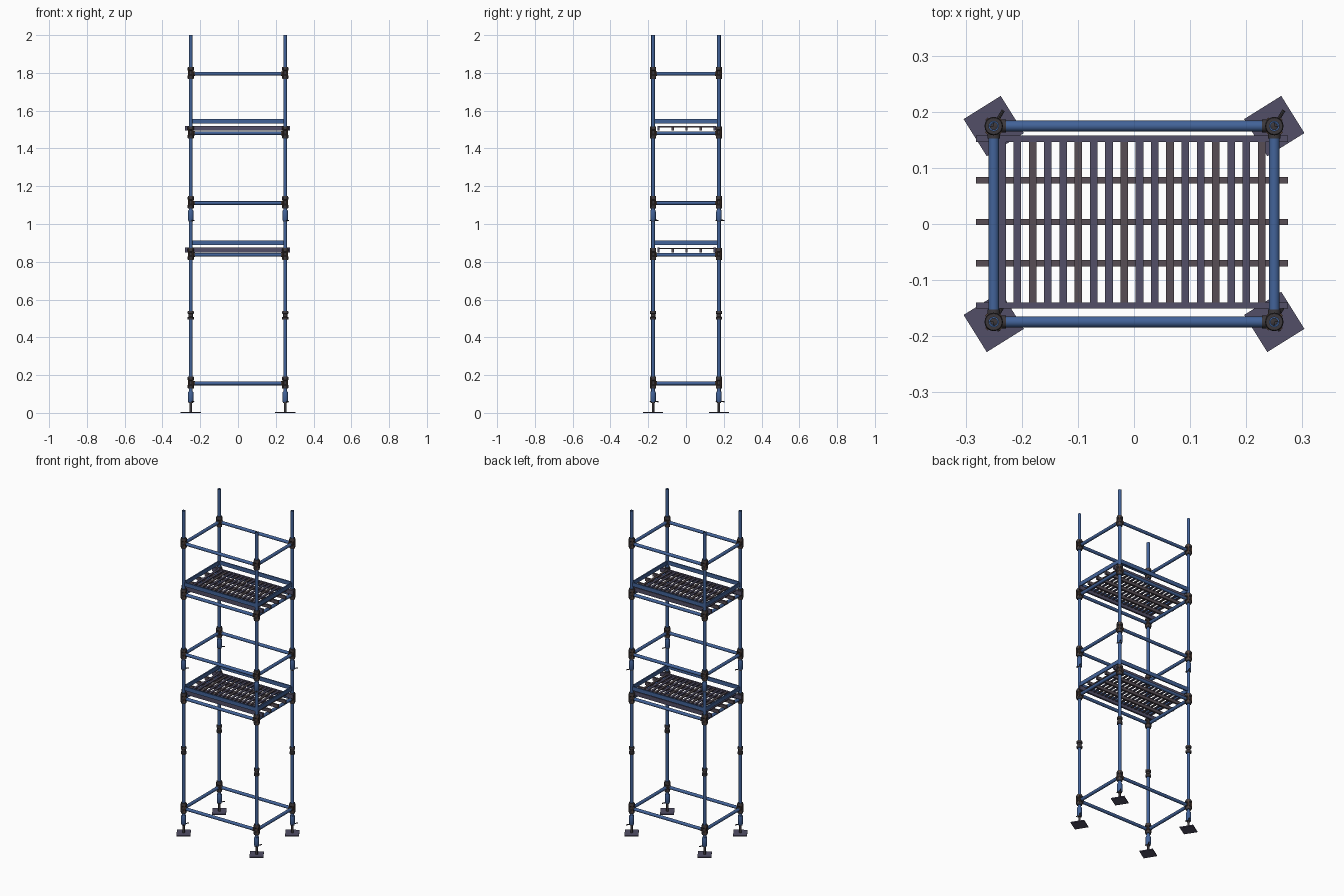
import bpy, bmesh, math
from mathutils import Vector, Matrix

if "Cube" in bpy.data.objects:
    bpy.data.objects.remove(bpy.data.objects["Cube"])

PX, PY = 0.25, 0.1745                      # post positions
LEDGERS = [0.156, 0.837, 1.111, 1.481, 1.796]
DECKS = [0.837, 1.481]                     # ledgers that carry a deck


def material(name, rgb):
    m = bpy.data.materials.new(name)
    m.diffuse_color = (*rgb, 1)
    m.use_nodes = True
    m.node_tree.nodes["Principled BSDF"].inputs["Base Color"].default_value = m.diffuse_color
    return m


BLUE = material("blue paint", (0.055, 0.125, 0.32))
STEEL = material("grey purple steel", (0.085, 0.078, 0.135))
BROWN = material("brown grey steel", (0.095, 0.075, 0.09))
DARK = material("dark iron", (0.045, 0.04, 0.045))
RUST = material("rusty iron", (0.10, 0.06, 0.045))


def finish(name, bm, mat, smooth=False):
    bmesh.ops.recalc_face_normals(bm, faces=bm.faces[:])
    me = bpy.data.meshes.new(name)
    bm.to_mesh(me)
    bm.free()
    me.materials.append(mat)
    ob = bpy.data.objects.new(name, me)
    bpy.context.collection.objects.link(ob)
    if smooth:
        bpy.ops.object.select_all(action='DESELECT')
        ob.select_set(True)
        bpy.context.view_layer.objects.active = ob
        bpy.ops.object.shade_smooth_by_angle(angle=math.radians(40))
    return ob


def box(bm, centre, size, turn=0.0):
    m = (Matrix.Translation(centre) @ Matrix.Rotation(turn, 4, 'Z')
         @ Matrix.Diagonal((*size, 1)))
    bmesh.ops.create_cube(bm, size=1, matrix=m)


def rod(bm, a, b, r, sides=16):
    a, b = Vector(a), Vector(b)
    d = b - a
    m = Matrix.Translation((a + b) / 2) @ d.to_track_quat('Z', 'Y').to_matrix().to_4x4()
    bmesh.ops.create_cone(bm, cap_ends=True, segments=sides, radius1=r, radius2=r,
                          depth=d.length, matrix=m)


def lathe(bm, x, y, z, profile, sides=16):
    """Spin a closed (radius, height) profile about a vertical axis."""
    rings = []
    for i in range(sides):
        a = math.tau * i / sides
        rings.append([bm.verts.new((x + r * math.cos(a), y + r * math.sin(a), z + h))
                      for r, h in profile])
    n = len(profile)
    for i in range(sides):
        p, q = rings[i], rings[(i + 1) % sides]
        for j in range(n):
            k = (j + 1) % n
            bm.faces.new((p[j], q[j], q[k], p[k]))


COLLAR = [(0.008, -0.032), (0.015, -0.032), (0.0165, -0.028), (0.0165, -0.014),
          (0.012, -0.009), (0.012, 0.009), (0.0165, 0.014), (0.0165, 0.028),
          (0.015, 0.032), (0.008, 0.032)]
SLEEVE = [(0.005, -0.028), (0.0125, -0.028), (0.0145, -0.024), (0.0145, 0.022),
          (0.0125, 0.028), (0.005, 0.028)]
SHORT = [(r, h * 0.7) for r, h in COLLAR]

for sx, sy, tag in [(-1, -1, "front_left"), (1, -1, "front_right"),
                    (-1, 1, "back_left"), (1, 1, "back_right")]:
    x, y = sx * PX, sy * PY
    # hollow upright tube
    bm = bmesh.new()
    lathe(bm, x, y, 0, [(0.0065, 0.06), (0.0095, 0.06), (0.0095, 2.0), (0.0065, 2.0)])
    finish(tag + "_post", bm, BLUE, True)
    # turned base plate and threaded spindle
    bm = bmesh.new()
    box(bm, (x, y, 0.003), (0.078, 0.078, 0.006), math.radians(32))
    finish(tag + "_base_plate", bm, STEEL)
    bm = bmesh.new()
    rod(bm, (x, y, 0.004), (x, y, 0.08), 0.0065, 12)
    finish(tag + "_spindle", bm, DARK, True)
    # jack sleeves with bar handles
    bm = bmesh.new()
    hb = bmesh.new()
    for z in (0.085, 1.045):
        lathe(bm, x, y, z, SLEEVE)
        rod(hb, (x, y, z - 0.024), (x + 0.017, y + 0.028, z - 0.026), 0.003, 8)
        rod(hb, (x, y, z - 0.024), (x + 0.010, y - 0.016, z - 0.026), 0.003, 8)
        rod(hb, (x, y, z - 0.032), (x, y, z - 0.02), 0.0115, 12)
    finish(tag + "_jack_sleeves", bm, BLUE, True)
    finish(tag + "_jack_handles", hb, DARK, True)
    # couplers at each ledger and at the post joint
    bm = bmesh.new()
    wb = bmesh.new()
    for z in LEDGERS:
        lathe(bm, x, y, z + 0.004, COLLAR)
        for i in range(4):                 # wedge lugs
            a = math.tau * (i + 0.5) / 4
            box(wb, (x + 0.0155 * math.cos(a), y + 0.0155 * math.sin(a), z + 0.004),
                (0.006, 0.006, 0.05), a)
        rod(bm, (x, y, z), (x - sx * 0.022, y, z), 0.0115, 12)   # ledger ends
        rod(bm, (x, y, z), (x, y - sy * 0.022, z), 0.0115, 12)
    lathe(bm, x, y, 0.516, SHORT)
    finish(tag + "_couplers", bm, DARK, True)
    finish(tag + "_wedges", wb, RUST)

# horizontal ledgers, four per level
for n, z in enumerate(LEDGERS):
    bm = bmesh.new()
    for s in (-1, 1):
        rod(bm, (-PX, s * PY, z), (PX, s * PY, z), 0.0097)
        rod(bm, (s * PX, -PY, z), (s * PX, PY, z), 0.0097)
    finish(f"ledgers_{n + 1}", bm, BLUE, True)

for n, z in enumerate(DECKS):
    # toe boards around the deck
    bm = bmesh.new()
    for s in (-1, 1):
        box(bm, (0, s * PY, z + 0.064), (2 * PX, 0.008, 0.024))
        box(bm, (s * PX, 0, z + 0.064), (0.008, 2 * PY, 0.024))
    finish(f"toe_boards_{n + 1}", bm, BLUE)
    # outer deck rails
    bm = bmesh.new()
    for y in (-0.145, 0.152):
        box(bm, (-0.0035, y, z + 0.0255), (0.556, 0.011, 0.025))
    finish(f"deck_side_rails_{n + 1}", bm, STEEL)
    # inner bearers below the slats
    bm = bmesh.new()
    for y in (-0.07, 0.0035, 0.078):
        box(bm, (-0.0035, y, z + 0.023), (0.556, 0.011, 0.020))
    finish(f"deck_bearers_{n + 1}", bm, BROWN)
    # cross slats, every third one browner
    for mat, name, pick in ((STEEL, "deck_slats", (0, 1)), (BROWN, "deck_worn_slats", (2,))):
        bm = bmesh.new()
        for i in range(18):
            if i % 3 in pick:
                box(bm, (-0.235 + i * 0.0272, 0.0035, z + 0.0335), (0.0135, 0.297, 0.006))
        finish(f"{name}_{n + 1}", bm, mat)
